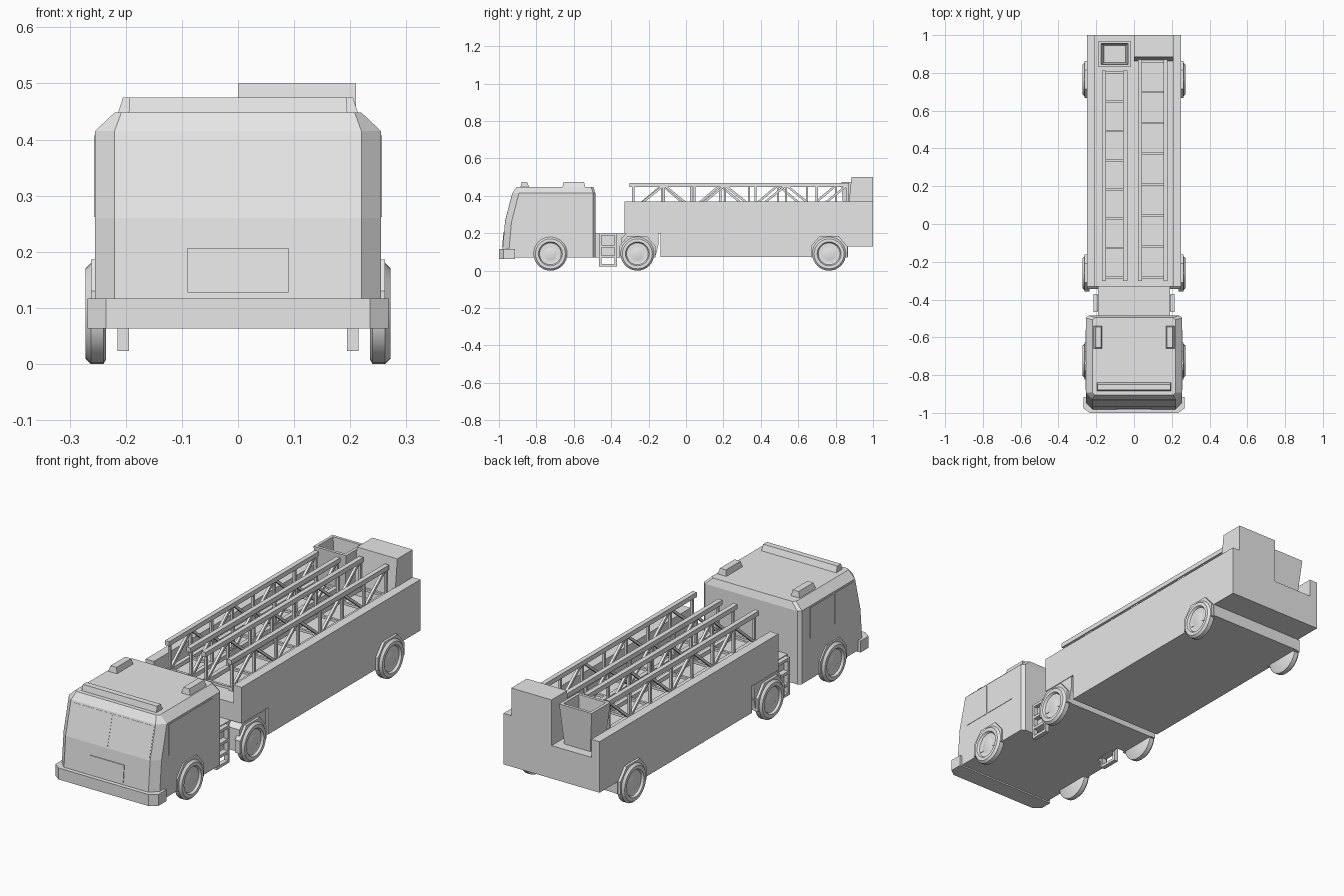
import bpy, bmesh, math
from mathutils import Vector

if "Cube" in bpy.data.objects:
    bpy.data.objects.remove(bpy.data.objects["Cube"])

grey = bpy.data.materials.new("plain_grey")
grey.use_nodes = True
COLOUR = (0.8, 0.8, 0.8, 1)
grey.diffuse_color = COLOUR
grey.node_tree.nodes["Principled BSDF"].inputs["Base Color"].default_value = COLOUR


def finish(name, bm):
    bmesh.ops.recalc_face_normals(bm, faces=bm.faces)
    mesh = bpy.data.meshes.new(name)
    bm.to_mesh(mesh)
    bm.free()
    mesh.materials.append(grey)
    ob = bpy.data.objects.new(name, mesh)
    bpy.context.collection.objects.link(ob)
    return ob


def add_loft(bm, rings):
    """Join equal-length rings of points and cap both ends."""
    loops = [[bm.verts.new(p) for p in ring] for ring in rings]
    n = len(loops[0])
    for a, b in zip(loops, loops[1:]):
        for i in range(n):
            j = (i + 1) % n
            bm.faces.new((a[i], a[j], b[j], b[i]))
    bm.faces.new(loops[0])
    bm.faces.new(loops[-1])


def loft(name, rings):
    bm = bmesh.new()
    add_loft(bm, rings)
    return finish(name, bm)


def rect(x0, x1, y0, y1, z):
    return [(x0, y0, z), (x1, y0, z), (x1, y1, z), (x0, y1, z)]


def add_box(bm, x0, x1, y0, y1, z0, z1):
    add_loft(bm, [rect(x0, x1, y0, y1, z0), rect(x0, x1, y0, y1, z1)])


def box(name, *size):
    bm = bmesh.new()
    add_box(bm, *size)
    return finish(name, bm)


def add_beam(bm, a, b, w):
    """Square bar between two points."""
    a, b = Vector(a), Vector(b)
    d = (b - a).normalized()
    u = d.cross(Vector((1, 0, 0)) if abs(d.x) < 0.9 else Vector((0, 0, 1))).normalized() * w / 2
    v = d.cross(u).normalized() * w / 2
    add_loft(bm, [[p + u + v, p + u - v, p - u - v, p - u + v] for p in (a, b)])


def side_prism(name, outline, x0, x1):
    """Extrude a (y, z) outline across x."""
    return loft(name, [[(x, y, z) for y, z in outline] for x in (x0, x1)])


# Cab shell with slanted windscreen and chamfered corners
def cab_ring(z, front, half, corner, back):
    right = [(half - corner, front), (half, front + corner), (half, back - 0.012), (half - 0.015, back)]
    return [(x, y, z) for x, y in right] + [(-x, y, z) for x, y in reversed(right)]


loft("cab", [cab_ring(0.07, -0.985, 0.255, 0.035, -0.485),
             cab_ring(0.26, -0.968, 0.255, 0.035, -0.485),
             cab_ring(0.415, -0.928, 0.255, 0.035, -0.485),
             cab_ring(0.448, -0.905, 0.22, 0.012, -0.495)])


# Bumper with cut corners
def bumper_ring(z):
    half = [(0.235, -1.0), (0.268, -0.975), (0.268, -0.915)]
    return [(x, y, z) for x, y in half] + [(-x, y, z) for x, y in reversed(half)]


loft("bumper", [bumper_ring(0.063), bumper_ring(0.117)])

# Grille panel and windscreen halves, following the slanted front
loft("grille", [rect(-0.09, 0.09, -0.983, -0.96, 0.127), rect(-0.09, 0.09, -0.976, -0.955, 0.207)])
for s, side in ((1, "left"), (-1, "right")):
    loft("windscreen_" + side, [rect(s * 0.002, s * 0.216, -0.969, -0.96, 0.262),
                                rect(s * 0.002, s * 0.216, -0.931, -0.922, 0.407)])
    # Door and rear side windows
    for name, y0, y1 in (("door", -0.88, -0.74), ("rear", -0.73, -0.56)):
        box(f"{name}_window_{side}", s * 0.252, s * 0.257, y0, y1, 0.262, 0.407)
    # Side roof lamp with sloped outer face
    loft("roof_lamp_" + side, [rect(s * 0.168, s * 0.214, -0.66, -0.54, 0.447),
                               rect(s * 0.174, s * 0.205, -0.655, -0.545, 0.475)])
loft("light_bar", [rect(-0.195, 0.195, -0.885, -0.838, 0.446), rect(-0.193, 0.193, -0.878, -0.85, 0.475)])

# Tractor chassis and rear axle housing
box("chassis", -0.19, 0.19, -0.5, -0.2, 0.07, 0.2)
side_prism("axle_housing", [(-0.345, 0.07), (-0.345, 0.175), (-0.32, 0.198), (-0.147, 0.198),
                            (-0.147, 0.14), (-0.165, 0.07)], -0.25, 0.25)

# Access steps behind the cab
for s, side in ((1, "left"), (-1, "right")):
    bm = bmesh.new()
    for y in (-0.465, -0.382):
        add_box(bm, s * 0.194, s * 0.215, y, y + 0.012, 0.023, 0.2)
    for z in (0.023, 0.069, 0.125, 0.187):
        add_box(bm, s * 0.194, s * 0.215, -0.46, -0.375, z, z + 0.013)
    for z in (0.069, 0.125):
        add_box(bm, s * 0.18, s * 0.215, -0.46, -0.375, z, z + 0.013)
    finish("access_steps_" + side, bm)

# Trailer: raised neck, main belly, tail overhang, and the two side walls
FLOOR = 0.285
side_prism("trailer_body", [(-0.33, 0.2), (-0.135, 0.2), (-0.135, 0.073), (0.865, 0.073), (0.865, 0.13),
                            (1.0, 0.13), (1.0, FLOOR), (-0.33, FLOOR)], -0.25, 0.25)
for s, side in ((1, "left"), (-1, "right")):
    box("trailer_wall_" + side, s * 0.207, s * 0.25, -0.33, 1.0, FLOOR, 0.37)

# Ladder control tower
side_prism("control_tower", [(0.862, FLOOR), (0.885, 0.5), (1.0, 0.5), (1.0, FLOOR)], 0, 0.21)

# Open rescue basket, flared to the top
loft("basket", [rect(-0.17, -0.035, 0.845, 0.955, FLOOR), rect(-0.188, -0.018, 0.83, 0.97, 0.475),
                rect(-0.174, -0.032, 0.844, 0.956, 0.475), rect(-0.16, -0.045, 0.855, 0.945, 0.31)])


# Truss ladders
def ladder(name, xs, y0, y1, bays):
    low, high = 0.325, 0.457
    ys = [y0 + (y1 - y0) * i / bays for i in range(bays + 1)]
    bm = bmesh.new()
    for x in xs:
        add_beam(bm, (x, y0 - 0.02, high), (x, y1 + 0.01, high), 0.022)
        add_beam(bm, (x, y0 - 0.01, low), (x, y1 + 0.01, low), 0.02)
        for y in ys:
            add_beam(bm, (x, y, low), (x, y, high), 0.012)
        for i, (a, b) in enumerate(zip(ys, ys[1:])):
            if i % 2:
                a, b = b, a
            add_beam(bm, (x, a, low), (x, b, high), 0.012)
    for y in ys:
        add_beam(bm, (xs[0], y, low), (xs[1], y, low), 0.012)
    finish(name, bm)


ladder("ladder_left", (0.032, 0.166), -0.282, 0.862, 7)
ladder("ladder_right", (-0.158, -0.046), -0.282, 0.802, 7)


# Wheels, lathed around the axle, with angular arches
PROFILE = [(0.235, 0.082), (0.24, 0.09), (0.262, 0.09), (0.272, 0.08), (0.272, 0.064),
           (0.262, 0.058), (0.258, 0.045), (0.264, 0.03)]
ARCH = [(-0.098, 0.07), (-0.098, 0.13), (-0.05, 0.186), (0.05, 0.186), (0.098, 0.13), (0.098, 0.07)]
SEGMENTS = 32
for axle, y in (("front", -0.725), ("middle", -0.26), ("rear", 0.765)):
    for s, side in ((1, "left"), (-1, "right")):
        rings = []
        for x, r in PROFILE:
            angles = [math.tau * i / SEGMENTS for i in range(SEGMENTS)]
            rings.append([(s * x, y + r * math.cos(a), 0.09 + r * math.sin(a)) for a in angles])
        wheel = loft(f"{axle}_wheel_{side}", rings)
        bpy.ops.object.select_all(action="DESELECT")
        wheel.select_set(True)
        bpy.context.view_layer.objects.active = wheel
        bpy.ops.object.shade_smooth_by_angle(angle=math.radians(40))
        side_prism(f"{axle}_arch_{side}", [(y + dy, z) for dy, z in ARCH], s * 0.235, s * 0.262)
